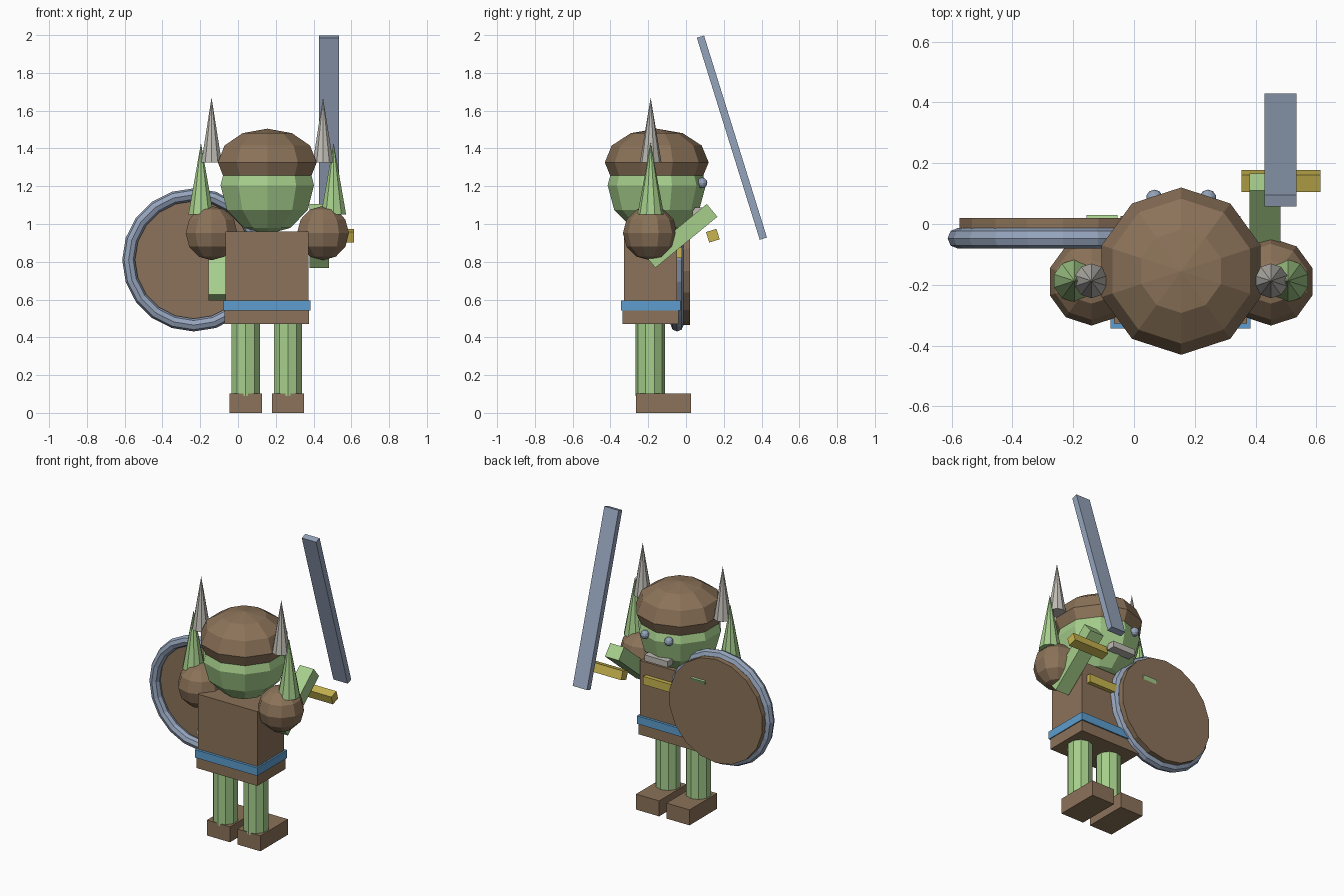
import bpy
from math import radians

if "Cube" in bpy.data.objects:
    bpy.data.objects.remove(bpy.data.objects["Cube"], do_unlink=True)


def material(name, rgb):
    m = bpy.data.materials.new(name)
    m.use_nodes = True
    m.diffuse_color = (*rgb, 1)
    m.node_tree.nodes["Principled BSDF"].inputs["Base Color"].default_value = (*rgb, 1)
    return m


LEATHER = material("brown leather", (0.26, 0.17, 0.10))
SKIN = material("green skin", (0.38, 0.62, 0.26))
BLUE = material("blue cloth", (0.11, 0.34, 0.62))
STEEL = material("blue steel", (0.30, 0.37, 0.50))
BRASS = material("brass yellow", (0.58, 0.46, 0.08))
BONE = material("pale bone", (0.52, 0.50, 0.46))

MID_X, MID_Y = 0.155, -0.187   # centre of the body


def finish(name, mat):
    ob = bpy.context.object
    ob.name = ob.data.name = name
    ob.data.materials.clear()
    ob.data.materials.append(mat)
    return ob


def box(name, mat, centre, size, tilt=0):
    """Box tilted in degrees around the x axis."""
    bpy.ops.mesh.primitive_cube_add(size=1, location=centre, rotation=(radians(tilt), 0, 0))
    bpy.context.object.scale = size
    return finish(name, mat)


def ball(name, mat, centre, radius, squash=1):
    bpy.ops.mesh.primitive_uv_sphere_add(segments=10, ring_count=6, radius=radius, location=centre)
    bpy.context.object.scale.z = squash
    return finish(name, mat)


def column(name, mat, x, y, bottom, top, radius, tip, sides=10):
    """Upright cylinder or spike."""
    bpy.ops.mesh.primitive_cone_add(vertices=sides, radius1=radius, radius2=tip,
                                    depth=top - bottom, location=(x, y, (top + bottom) / 2))
    return finish(name, mat)


# Body
box("torso", LEATHER, (MID_X - 0.002, MID_Y, 0.76), (0.438, 0.28, 0.40))
box("tunic_skirt", LEATHER, (MID_X - 0.002, MID_Y, 0.515), (0.448, 0.296, 0.09))
box("belt", BLUE, (MID_X - 0.002, MID_Y, 0.568), (0.46, 0.314, 0.053))
box("chest_strap", BRASS, (MID_X, -0.045, 0.848), (0.35, 0.05, 0.055))

# Head
ball("head", SKIN, (MID_X, -0.155, 1.205), 0.26)
ball("helmet", LEATHER, (MID_X, -0.155, 1.326), 0.275, 0.65)
box("teeth", BONE, (MID_X, 0.065, 1.067), (0.17, 0.06, 0.04))

# Parts on both sides
for side, s in (("left", 1), ("right", -1)):
    ball(side + "_eye", STEEL, (MID_X + s * 0.088, 0.085, 1.218), 0.028)
    ball(side + "_shoulder", LEATHER, (MID_X + s * 0.295, -0.19, 0.952), 0.144)
    column(side + "_shoulder_spike", SKIN, MID_X + s * 0.351, MID_Y, 1.05, 1.43, 0.07, 0)
    column(side + "_horn", BONE, MID_X + s * 0.295, MID_Y, 1.326, 1.67, 0.057, 0)
    column(side + "_leg", SKIN, MID_X - 0.002 + s * 0.112, -0.19, 0.09, 0.49, 0.078, 0.078)
    box(side + "_boot", LEATHER, (MID_X - 0.002 + s * 0.112, -0.119, 0.052), (0.17, 0.29, 0.103))

# Arms
box("left_arm", SKIN, (0.43, -0.026, 0.937), (0.102, 0.088, 0.425), -50.5)
box("right_arm", SKIN, (-0.106, -0.091, 0.808), (0.102, 0.09, 0.425), -22)

# Sword
box("sword_blade", STEEL, (0.482, 0.243, 1.457), (0.105, 0.04, 1.12), 17.3)
box("sword_guard", BRASS, (0.483, 0.142, 0.938), (0.26, 0.058, 0.058), 17.3)

# Shield
bpy.ops.mesh.primitive_cylinder_add(vertices=18, radius=0.345, depth=0.045,
                                    location=(-0.234, -0.002, 0.81), rotation=(radians(90), 0, 0))
finish("shield_board", LEATHER)
bpy.ops.mesh.primitive_torus_add(major_segments=20, minor_segments=8, major_radius=0.345,
                                 minor_radius=0.034, location=(-0.234, -0.047, 0.81),
                                 rotation=(radians(90), 0, 0))
finish("shield_rim", STEEL)
